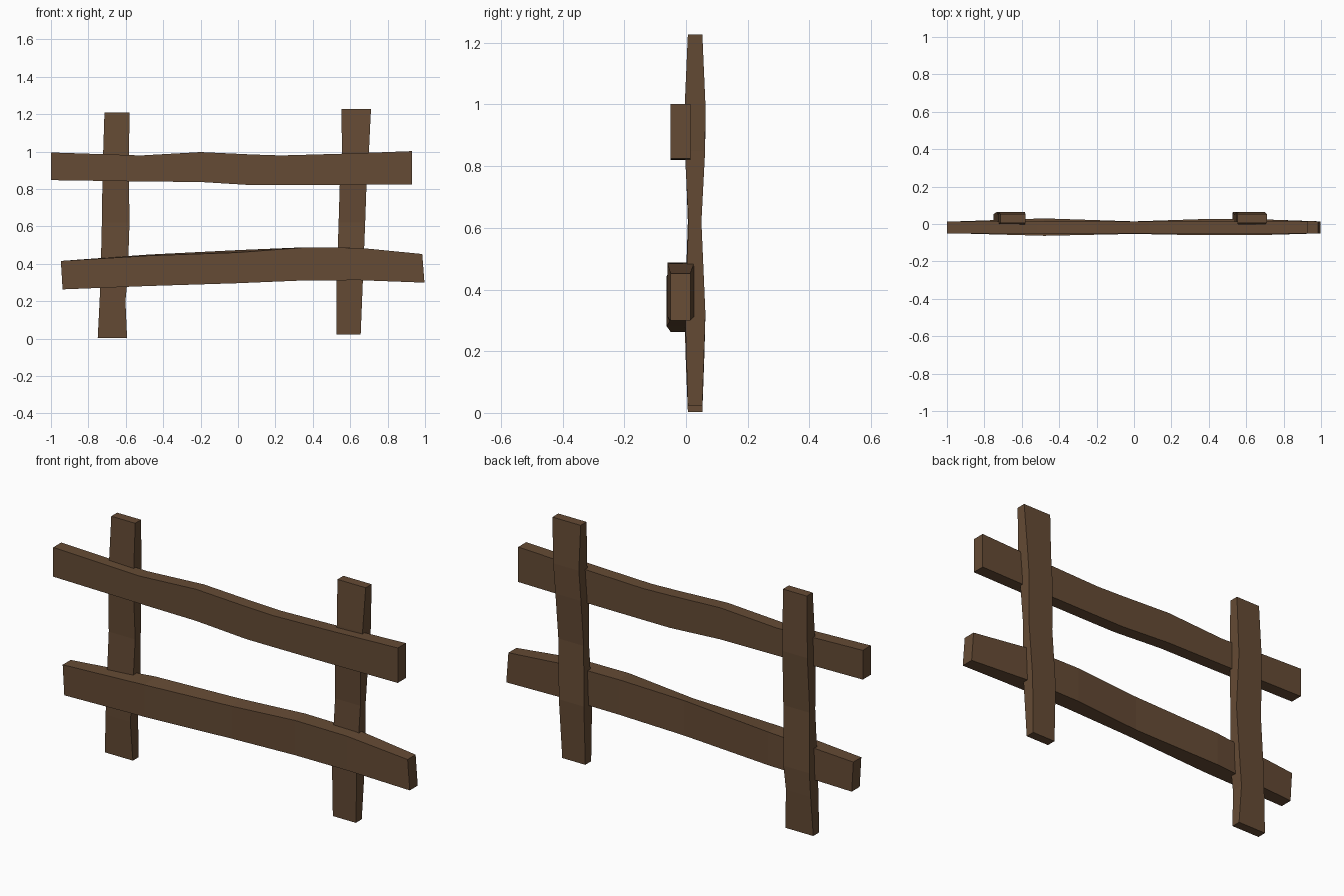
import bpy, bmesh

wood = bpy.data.materials.new("wood")
wood.diffuse_color = (0.13, 0.07, 0.035, 1)


def plank(name, sections):
    """Loft four-cornered sections into a closed, flat-faced plank."""
    bm = bmesh.new()
    rings = [[bm.verts.new(p) for p in ring] for ring in sections]
    for a, b in zip(rings, rings[1:]):
        for i in range(4):
            j = (i + 1) % 4
            bm.faces.new((a[i], a[j], b[j], b[i]))
    bm.faces.new(rings[0][::-1])
    bm.faces.new(rings[-1])
    bmesh.ops.recalc_face_normals(bm, faces=bm.faces)
    me = bpy.data.meshes.new(name)
    bm.to_mesh(me)
    bm.free()
    me.materials.append(wood)
    ob = bpy.data.objects.new(name, me)
    bpy.context.collection.objects.link(ob)


def rail(name, stations):
    # station: x at top, x at bottom, bottom z, front top z, back top z, front y, back y
    plank(name, [[(xb, f, lo), (xb, b, lo), (xt, b, hb), (xt, f, hf)]
                 for xt, xb, lo, hf, hb, f, b in stations])


def post(name, stations):
    # station: z, left x, right x, front y, back y
    plank(name, [[(l, f, z), (r, f, z), (r, b, z), (l, b, z)]
                 for z, l, r, f, b in stations])


# Crooked rails on the front
rail("upper_rail", [
    (-1.00, -1.00, 0.847, 0.995, 0.995, -0.050, 0.014),
    (-0.52, -0.52, 0.840, 0.979, 0.979, -0.050, 0.014),
    (-0.20, -0.20, 0.837, 0.997, 0.997, -0.050, 0.014),
    (0.08, 0.08, 0.820, 0.984, 0.984, -0.050, 0.014),
    (0.23, 0.23, 0.820, 0.979, 0.979, -0.050, 0.014),
    (0.55, 0.55, 0.821, 0.988, 0.988, -0.050, 0.014),
    (0.93, 0.93, 0.825, 1.002, 1.002, -0.050, 0.014)])
rail("lower_rail", [
    (-0.947, -0.938, 0.263, 0.415, 0.415, -0.050, 0.014),
    (-0.48, -0.48, 0.281, 0.443, 0.449, -0.063, 0.030),
    (0.00, 0.00, 0.296, 0.460, 0.473, -0.053, 0.014),
    (0.36, 0.36, 0.311, 0.487, 0.488, -0.060, 0.026),
    (0.65, 0.65, 0.312, 0.485, 0.485, -0.060, 0.026),
    (0.985, 0.997, 0.299, 0.452, 0.452, -0.050, 0.014)])

# Uprights behind the rails
post("left_post", [
    (0.003, -0.750, -0.593, 0.006, 0.053),
    (0.20, -0.740, -0.602, -0.002, 0.060),
    (0.32, -0.735, -0.590, -0.004, 0.063),
    (0.62, -0.728, -0.580, 0.006, 0.050),
    (0.90, -0.724, -0.584, -0.004, 0.063),
    (1.208, -0.714, -0.580, 0.006, 0.053)])
post("right_post", [
    (0.022, 0.527, 0.656, 0.006, 0.053),
    (0.32, 0.528, 0.668, -0.003, 0.063),
    (0.62, 0.538, 0.680, 0.008, 0.050),
    (0.85, 0.545, 0.688, -0.004, 0.062),
    (1.00, 0.556, 0.700, -0.004, 0.063),
    (1.227, 0.553, 0.711, 0.006, 0.053)])
